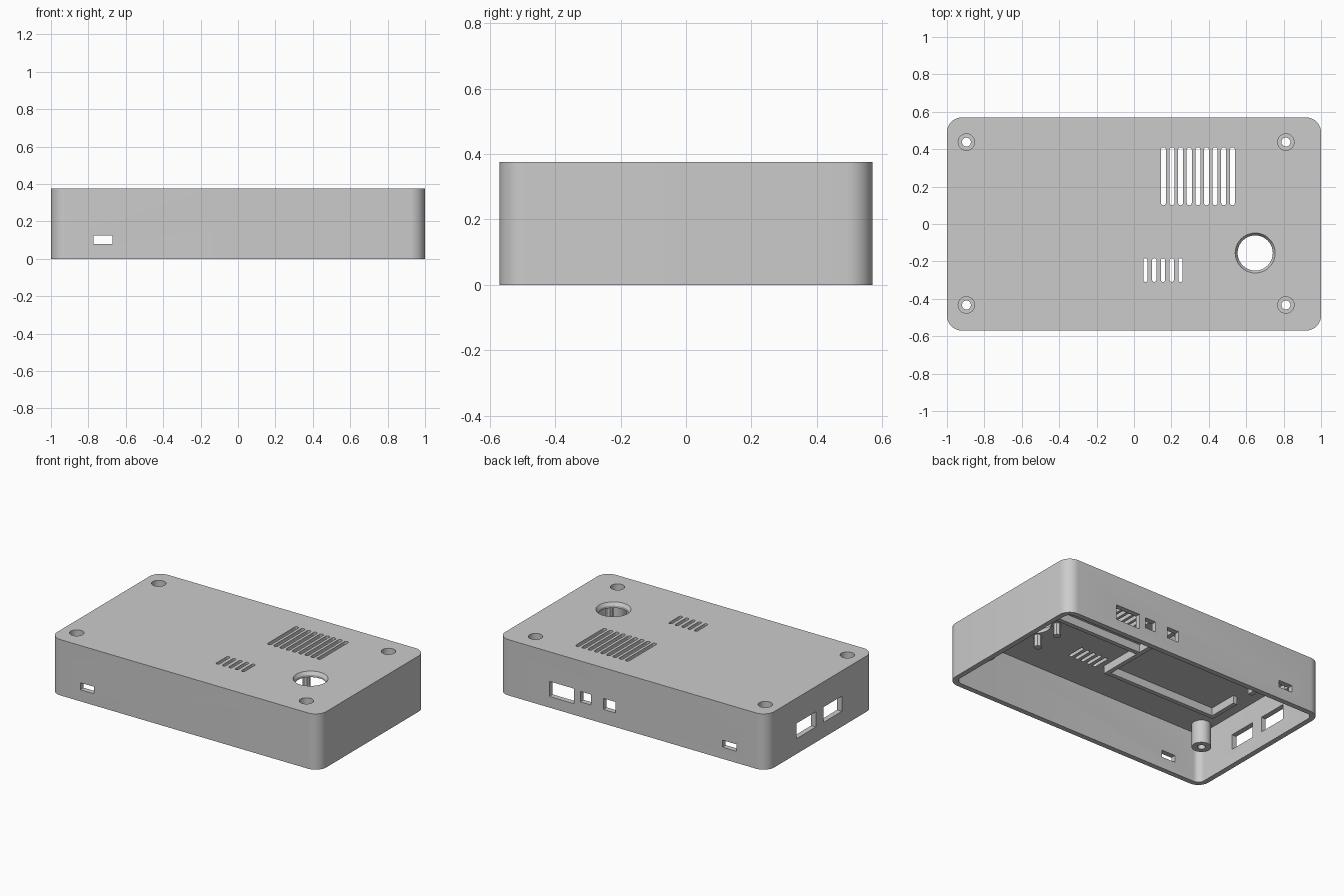
import bpy
import bmesh
from math import cos, sin, pi, radians

if "Cube" in bpy.data.objects:
    bpy.data.objects.remove(bpy.data.objects["Cube"], do_unlink=True)

HALF_X, HALF_Y, HEIGHT = 1.0, 0.57, 0.375
WALL, CEILING = 0.035, 0.34
SCREWS = [(x, y) for x in (-0.896, 0.812) for y in (-0.433, 0.438)]
DIAL = (0.648, -0.155)

grey = bpy.data.materials.new("plain grey")
grey.use_nodes = True
grey.diffuse_color = (0.6, 0.6, 0.6, 1)
grey.node_tree.nodes["Principled BSDF"].inputs["Base Color"].default_value = (0.6, 0.6, 0.6, 1)


def loft(bm, rings):
    """Closed solid through equal-length rings, listed bottom to top."""
    loops = [[bm.verts.new(p) for p in ring] for ring in rings]
    for a, b in zip(loops, loops[1:]):
        for i in range(len(a)):
            j = (i + 1) % len(a)
            bm.faces.new((a[i], a[j], b[j], b[i]))
    bm.faces.new(loops[0][::-1])
    bm.faces.new(loops[-1])


def rounded(x0, x1, y0, y1, r, z, steps=10):
    """Rounded rectangle ring at height z."""
    centres = ((x1 - r, y1 - r), (x0 + r, y1 - r), (x0 + r, y0 + r), (x1 - r, y0 + r))
    return [(cx + r * cos(a), cy + r * sin(a), z)
            for k, (cx, cy) in enumerate(centres)
            for a in [(k + i / steps) * pi / 2 for i in range(steps + 1)]]


def turned(bm, centre, profile, sides=32):
    """Round solid from (radius, z) steps."""
    loft(bm, [[(centre[0] + r * cos(2 * pi * i / sides),
                centre[1] + r * sin(2 * pi * i / sides), z) for i in range(sides)]
              for r, z in profile])


def box(bm, x0, x1, y0, y1, z0, z1):
    loft(bm, [[(x0, y0, z), (x1, y0, z), (x1, y1, z), (x0, y1, z)] for z in (z0, z1)])


def finish(name, bm):
    bmesh.ops.recalc_face_normals(bm, faces=bm.faces[:])
    mesh = bpy.data.meshes.new(name)
    bm.to_mesh(mesh)
    bm.free()
    mesh.materials.append(grey)
    obj = bpy.data.objects.new(name, mesh)
    bpy.context.scene.collection.objects.link(obj)
    return obj


def activate(obj):
    bpy.ops.object.select_all(action="DESELECT")
    obj.select_set(True)
    bpy.context.view_layer.objects.active = obj


def cut(obj, cutter):
    activate(obj)
    mod = obj.modifiers.new("cut", "BOOLEAN")
    mod.operation, mod.solver, mod.object = "DIFFERENCE", "EXACT", cutter
    bpy.ops.object.modifier_apply(modifier=mod.name)


# Case: rounded block hollowed from below
bm = bmesh.new()
loft(bm, [rounded(-HALF_X, HALF_X, -HALF_Y, HALF_Y, 0.08, z) for z in (0, HEIGHT)])
case = finish("case", bm)

bm = bmesh.new()
ix, iy = HALF_X - WALL, HALF_Y - WALL
loft(bm, [rounded(-ix, ix, -iy, iy, 0.045, z) for z in (-0.1, CEILING)])
cavity = finish("cavity_cutter", bm)

# Counterbored screw holes
bm = bmesh.new()
for c in SCREWS:
    turned(bm, c, [(0.024, 0.1), (0.024, 0.25), (0.044, 0.25), (0.044, 0.45)])
screw_holes = finish("screw_hole_cutter", bm)

# Vents, dial hole and port openings
bm = bmesh.new()
for first, step, count, y0, y1, half in ((0.157, 0.0461, 9, 0.10, 0.41, 0.0135),
                                         (0.061, 0.047, 5, -0.31, -0.183, 0.0115)):
    for i in range(count):
        x = first + i * step
        loft(bm, [rounded(x - half, x + half, y0, y1, half * 0.98, z, 5) for z in (0.3, 0.45)])
turned(bm, DIAL, [(0.094, 0.3), (0.094, 0.355), (0.107, HEIGHT), (0.107, 0.45)], 48)
for x0, x1, z0, z1 in ((0.435, 0.617, 0.075, 0.176), (0.308, 0.386, 0.10, 0.17),
                       (0.126, 0.215, 0.095, 0.169), (-0.773, -0.67, 0.078, 0.125)):
    box(bm, x0, x1, 0.5, 0.65, z0, z1)
box(bm, -0.773, -0.67, -0.65, -0.5, 0.078, 0.125)
for y0, y1 in ((0.05, 0.253), (-0.227, -0.034)):
    box(bm, -1.1, -0.9, y0, y1, 0.103, 0.205)
openings = finish("opening_cutter", bm)

# Screw bosses under the lid
bm = bmesh.new()
for c in SCREWS:
    turned(bm, c, [(0.059, 0.185), (0.059, 0.36)])
bosses = finish("screw_bosses", bm)

for cutter in (cavity, screw_holes, openings):
    cut(case, cutter)
cut(bosses, screw_holes)
for cutter in (cavity, screw_holes, openings):
    bpy.data.objects.remove(cutter, do_unlink=True)

# Four small pins around the dial hole
bm = bmesh.new()
for sx in (-1, 1):
    for sy in (-1, 1):
        turned(bm, (DIAL[0] + sx * 0.093, DIAL[1] + sy * 0.09), [(0.025, 0.26), (0.025, 0.35)], 8)
pins = finish("dial_pins", bm)

# Ribs framing the screen bay and the fan bay
RIB = 0.015
bm = bmesh.new()
for x0, x1, y0, y1 in ((-0.83, 0, -0.25, -0.25), (-0.83, 0, 0.27, 0.27), (0, 0, -0.25, 0.46),
                       (-0.83, -0.83, -0.25, -0.05), (-0.83, -0.83, 0.12, 0.27),
                       (0, 0.69, 0.055, 0.055), (0, 0.69, 0.46, 0.46), (0.69, 0.69, 0.055, 0.46)):
    box(bm, x0 - RIB, x1 + RIB, y0 - RIB, y1 + RIB, 0.287, 0.35)
ribs = finish("inner_ribs", bm)

for obj in (case, bosses, pins):
    activate(obj)
    bpy.ops.object.shade_smooth_by_angle(angle=radians(30))
